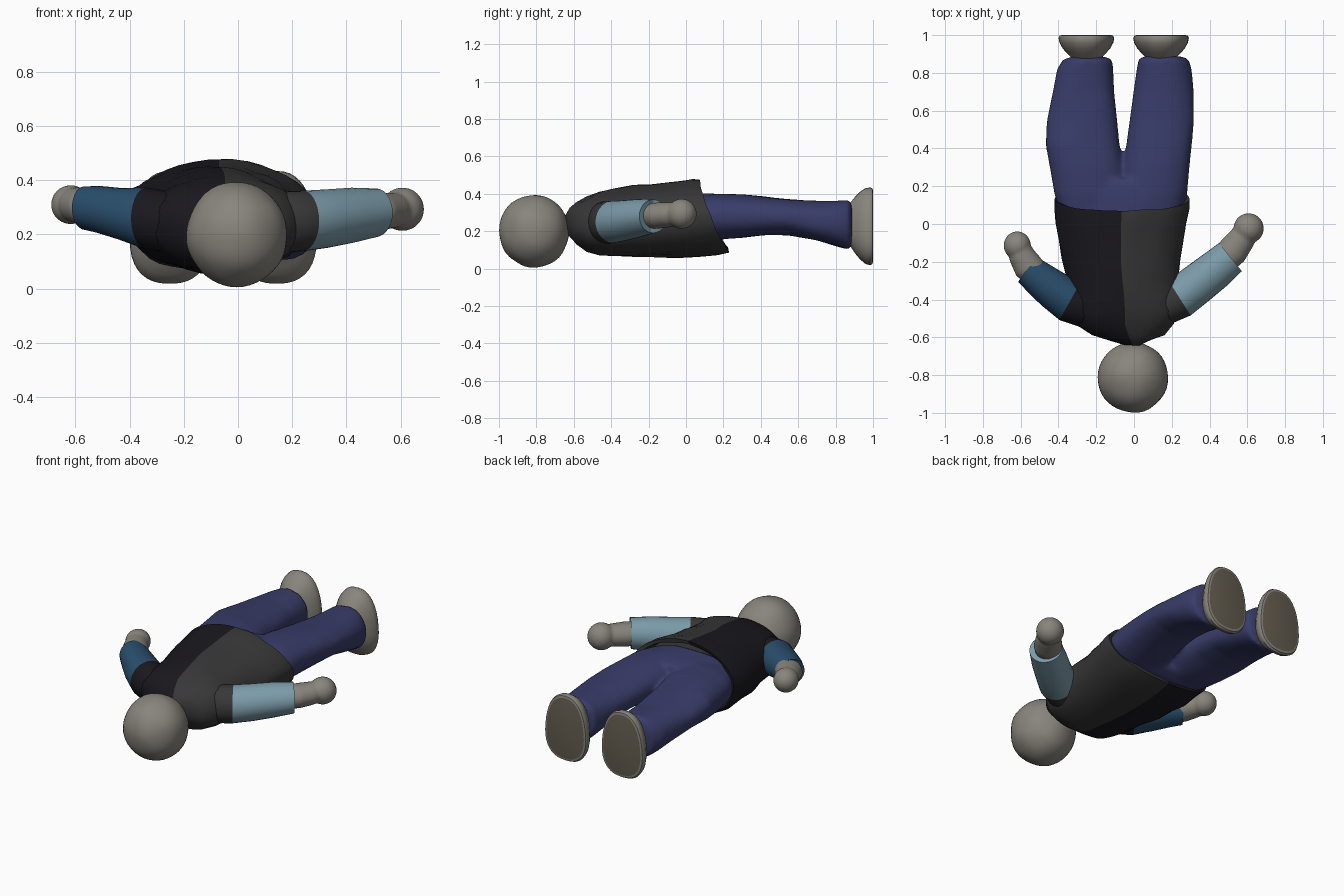
import bpy, bmesh, math
from mathutils import Vector, Matrix, noise


def material(name, r, g, b):
    m = bpy.data.materials.new(name)
    m.diffuse_color = (r, g, b, 1)
    return m


SKIN = material("warm_grey", 0.25, 0.235, 0.205)
SOLE = material("sole_brown", 0.13, 0.11, 0.08)
BLACK = material("jacket_black", 0.01, 0.009, 0.013)
CHARCOAL = material("jacket_charcoal", 0.04, 0.038, 0.04)
INDIGO = material("trouser_indigo", 0.04, 0.045, 0.14)
DARK_BLUE = material("sleeve_dark_blue", 0.022, 0.075, 0.15)
LIGHT_BLUE = material("sleeve_light_blue", 0.2, 0.33, 0.4)
SIDES = 40
ARM_SIDES = 28


def section(y, x0, x1, z0, z1, tilt=0, egg=0, power=2.3, top_power=None):
    """Rounded ring facing y; tilt leans it, egg narrows its upper half."""
    pts = []
    for i in range(SIDES):
        a = 2 * math.pi * i / SIDES
        c, s = math.cos(a), math.sin(a)
        p = top_power if top_power and s > 0 else power
        u = math.copysign(abs(c) ** (2 / p), c)
        v = math.copysign(abs(s) ** (2 / p), s)
        lean = -v * tilt / 2 - 0.13 * tilt * (1 - v * v)
        pts.append(Vector(((x0 + x1) / 2 + u * (x1 - x0) / 2 * (1 - egg * v),
                           y + lean, (z0 + z1) / 2 + v * (z1 - z0) / 2)))
    return pts


def limb(path):
    """Rings along a path of (x, y, z, half width, half height)."""
    rings = []
    for i, (x, y, z, w, h) in enumerate(path):
        a, b = path[max(i - 1, 0)], path[min(i + 1, len(path) - 1)]
        t = Vector((b[0] - a[0], b[1] - a[1], 0)).normalized()
        side = Vector((t.y, -t.x, 0))
        angles = [2 * math.pi * k / ARM_SIDES for k in range(ARM_SIDES)]
        rings.append([Vector((x, y, z + h * math.sin(q))) + side * w * math.cos(q) for q in angles])
    return rings


def loft(bm, rings):
    loops = [[bm.verts.new(p) for p in ring] for ring in rings]
    for a, b in zip(loops, loops[1:]):
        for i in range(len(a)):
            j = (i + 1) % len(a)
            bm.faces.new((a[i], a[j], b[j], b[i]))
    bm.faces.new(loops[0][::-1])
    bm.faces.new(loops[-1])


def ball(bm, centre, size):
    bmesh.ops.create_uvsphere(bm, u_segments=40, v_segments=24, radius=1,
                              matrix=Matrix.Translation(centre) @ Matrix.Diagonal((*size, 1)))


def finish(name, bm, mats, voxel=0, bumps=0):
    bmesh.ops.recalc_face_normals(bm, faces=bm.faces)
    if bumps:
        bm.normal_update()
        for v in bm.verts:
            v.co += v.normal * bumps * noise.noise(v.co * 9)
    me = bpy.data.meshes.new(name)
    bm.to_mesh(me)
    bm.free()
    ob = bpy.data.objects.new(name, me)
    bpy.context.collection.objects.link(ob)
    for m in mats:
        me.materials.append(m)
    bpy.context.view_layer.objects.active = ob
    bpy.ops.object.select_all(action='DESELECT')
    ob.select_set(True)
    if voxel:
        r = ob.modifiers.new("blend", 'REMESH')
        r.mode, r.voxel_size, r.use_smooth_shade = 'VOXEL', voxel, True
        s = ob.modifiers.new("soften", 'SMOOTH')
        s.factor, s.iterations = 0.5, 5
    bpy.ops.object.shade_smooth_by_angle(angle=math.radians(45))
    return ob


# Head
bm = bmesh.new()
ball(bm, (-0.005, -0.812, 0.2), (0.186, 0.188, 0.193))
finish("head", bm, [SKIN], bumps=0.006)

# Jacket body, slanted at the hem and hollowed underneath
bm = bmesh.new()
loft(bm, [section(*s, top_power=1.85) if len(s) > 5 else section(*s) for s in (
    (-0.645, -0.045, 0.035, 0.20, 0.29),
    (-0.62, -0.12, 0.085, 0.165, 0.325),
    (-0.585, -0.22, 0.16, 0.125, 0.35),
    (-0.53, -0.31, 0.215, 0.09, 0.378),
    (-0.46, -0.335, 0.24, 0.072, 0.41),
    (-0.38, -0.345, 0.24, 0.065, 0.43, 0),
    (-0.28, -0.36, 0.235, 0.065, 0.445, 0),
    (-0.18, -0.385, 0.245, 0.065, 0.452, 0.02),
    (-0.08, -0.40, 0.26, 0.06, 0.46, 0.05),
    (0.02, -0.415, 0.275, 0.065, 0.47, 0.10),
    (0.10, -0.42, 0.287, 0.075, 0.478, 0.14),
    (0.15, -0.42, 0.29, 0.085, 0.478, 0.16),
    (0.145, -0.40, 0.27, 0.105, 0.455, 0.16),
    (0.03, -0.385, 0.255, 0.12, 0.435, 0.10))])
for i, f in enumerate(bm.faces):
    f.material_index = int(not SIDES // 4 <= i % SIDES < 3 * SIDES // 4)
finish("jacket", bm, [BLACK, CHARCOAL], bumps=0.012)

# Trousers: hips and two legs blended together
bm = bmesh.new()
loft(bm, [section(*s) for s in (
    (0.0, -0.37, 0.235, 0.14, 0.405), (0.12, -0.41, 0.275, 0.14, 0.405),
    (0.18, -0.425, 0.28, 0.15, 0.40), (0.24, -0.43, 0.285, 0.175, 0.385))])
loft(bm, [section(*s) for s in (
    (0.03, -0.38, -0.04, 0.17, 0.385), (0.16, -0.42, -0.035, 0.155, 0.40),
    (0.30, -0.45, -0.055, 0.165, 0.395),
    (0.42, -0.468, -0.077, 0.18, 0.385), (0.55, -0.46, -0.09, 0.18, 0.37),
    (0.70, -0.43, -0.105, 0.15, 0.36), (0.82, -0.405, -0.108, 0.115, 0.362),
    (0.87, -0.375, -0.115, 0.10, 0.365), (0.885, -0.33, -0.16, 0.14, 0.33))])
loft(bm, [section(*s) for s in (
    (0.03, -0.08, 0.245, 0.17, 0.385), (0.16, -0.085, 0.28, 0.155, 0.40),
    (0.30, -0.06, 0.293, 0.165, 0.395),
    (0.42, -0.04, 0.306, 0.18, 0.385), (0.55, -0.022, 0.316, 0.18, 0.37),
    (0.70, 0.0, 0.315, 0.15, 0.36), (0.82, 0.015, 0.303, 0.115, 0.362),
    (0.875, 0.025, 0.288, 0.10, 0.365), (0.89, 0.06, 0.24, 0.14, 0.33))])
finish("trousers", bm, [INDIGO], voxel=0.014, bumps=0.006)

# Shoes with flat soles facing +y
for side, cx in (("left", -0.252), ("right", 0.143)):
    bm = bmesh.new()
    loft(bm, [section(y, cx - w, cx + w, z0, z1, 0, 0.13, 2.4) for y, w, z0, z1 in (
        (0.85, 0.07, 0.15, 0.32), (0.885, 0.083, 0.11, 0.36), (0.905, 0.103, 0.08, 0.385),
        (0.93, 0.124, 0.05, 0.41), (0.96, 0.14, 0.025, 0.43),
        (0.985, 0.145, 0.018, 0.434), (0.997, 0.139, 0.025, 0.428), (1.0, 0.128, 0.038, 0.415))])
    bm.faces.ensure_lookup_table()
    bm.faces[-1].material_index = 1
    finish(side + "_shoe", bm, [SKIN, SOLE])

# Sleeves (shoulder end in the jacket colour) and mitten hands
arms = {
    "left": (DARK_BLUE, BLACK,
             [(-0.16, -0.42, 0.235, 0.08, 0.1), (-0.26, -0.44, 0.245, 0.112, 0.115),
              (-0.34, -0.41, 0.26, 0.114, 0.11), (-0.43, -0.345, 0.275, 0.105, 0.096),
              (-0.51, -0.285, 0.29, 0.092, 0.087),
              (-0.565, -0.24, 0.297, 0.082, 0.08), (-0.55, -0.255, 0.297, 0.06, 0.06)],
             [(-0.51, -0.28, 0.3, 0.072, 0.07), (-0.56, -0.225, 0.302, 0.08, 0.072),
              (-0.595, -0.165, 0.308, 0.07, 0.066), (-0.613, -0.115, 0.312, 0.06, 0.06)],
             (-0.618, -0.114, 0.31), (0.072, 0.075, 0.072)),
    "right": (LIGHT_BLUE, CHARCOAL,
              [(0.06, -0.41, 0.235, 0.08, 0.1), (0.16, -0.43, 0.245, 0.11, 0.115),
               (0.24, -0.39, 0.25, 0.113, 0.112), (0.33, -0.322, 0.258, 0.108, 0.107),
               (0.42, -0.25, 0.27, 0.102, 0.1),
               (0.51, -0.175, 0.28, 0.096, 0.09), (0.50, -0.185, 0.28, 0.065, 0.065)],
              [(0.45, -0.22, 0.28, 0.07, 0.065), (0.52, -0.145, 0.284, 0.082, 0.07),
               (0.565, -0.085, 0.288, 0.074, 0.066), (0.60, -0.035, 0.293, 0.062, 0.06)],
              (0.607, -0.023, 0.293), (0.08, 0.08, 0.08)),
}
for side, (cloth, shoulder, sleeve, wrist, centre, size) in arms.items():
    bm = bmesh.new()
    loft(bm, limb(sleeve))
    for i, f in enumerate(bm.faces):
        f.material_index = int(i < 2 * ARM_SIDES)
    finish(side + "_sleeve", bm, [cloth, shoulder], bumps=0.006)
    bm = bmesh.new()
    loft(bm, limb(wrist))
    ball(bm, centre, size)
    finish(side + "_hand", bm, [SKIN], voxel=0.008)
